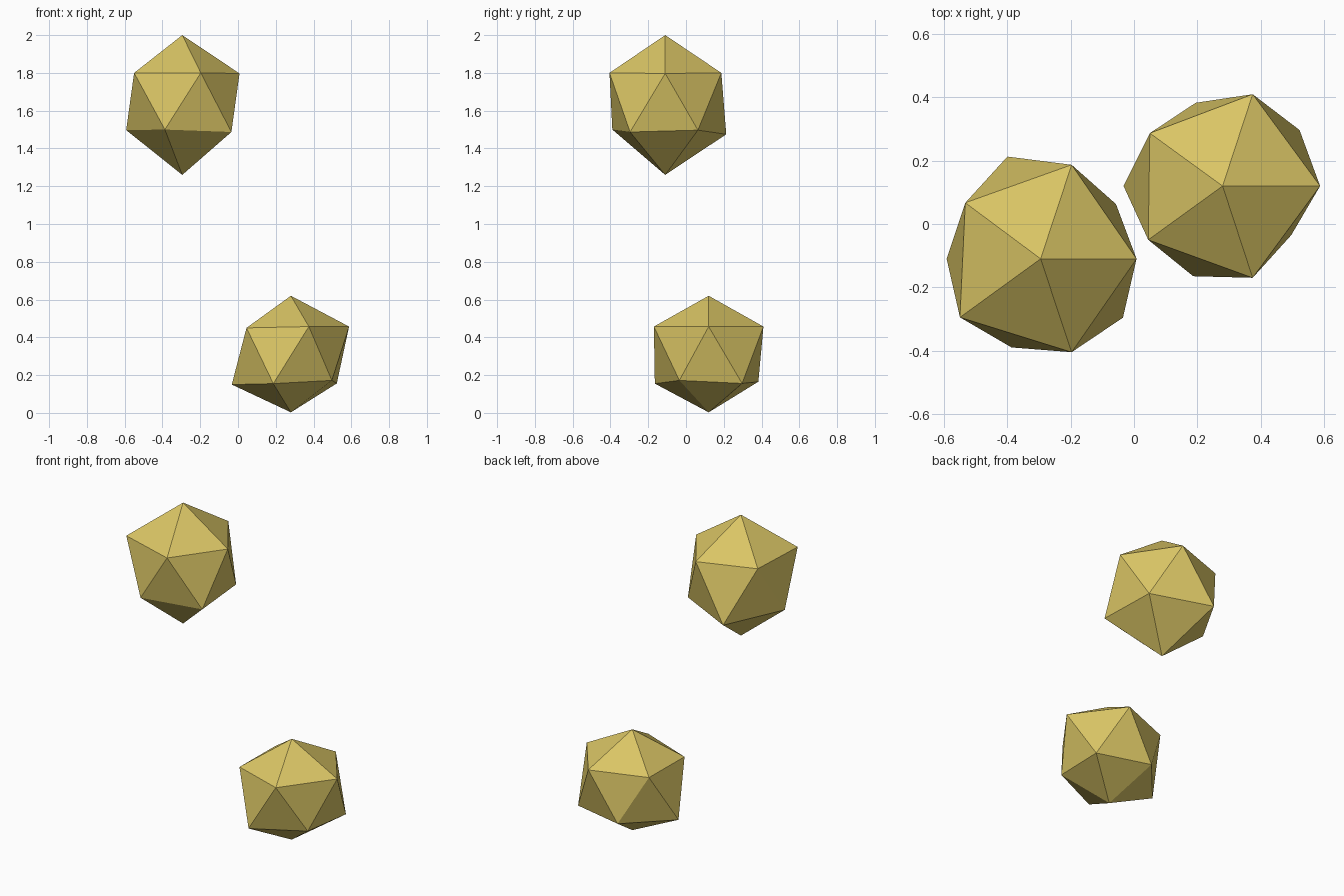
import bpy, bmesh, math

if "Cube" in bpy.data.objects:
    bpy.data.objects.remove(bpy.data.objects["Cube"])

mat = bpy.data.materials.new("ochre yellow")
mat.diffuse_color = (0.70, 0.56, 0.13, 1)
mat.use_nodes = True
mat.node_tree.nodes["Principled BSDF"].inputs["Base Color"].default_value = mat.diffuse_color


def angle(v):
    return (math.atan2(v.co.y, v.co.x) + 0.01) % math.tau


def rough_stone(name, x, y, bottom, top, lower, upper):
    """Icosahedron whose two rings (counter-clockwise) are nudged into an uneven stone."""
    bm = bmesh.new()
    bmesh.ops.create_icosphere(bm, subdivisions=1, radius=1)
    vs = sorted(bm.verts, key=lambda v: v.co.z)
    low_ring = sorted(vs[1:6], key=angle)
    up_ring = sorted(vs[6:11], key=angle)
    vs[0].co = (x, y, bottom)
    vs[11].co = (x, y, top)
    for v, p in zip(low_ring + up_ring, lower + upper):
        v.co = p
    bmesh.ops.recalc_face_normals(bm, faces=bm.faces[:])
    me = bpy.data.meshes.new(name)
    bm.to_mesh(me)
    bm.free()
    me.materials.append(mat)
    ob = bpy.data.objects.new(name, me)
    bpy.context.collection.objects.link(ob)


# upper floating stone
rough_stone("upper_stone", -0.295, -0.11, 1.26, 2.0,
            [(-0.057, 0.063, 1.497), (-0.40, 0.213, 1.475), (-0.592, -0.11, 1.497),
             (-0.387, -0.39, 1.50), (-0.035, -0.296, 1.487)],
            [(0.008, -0.11, 1.797), (-0.197, 0.187, 1.80), (-0.533, 0.067, 1.80),
             (-0.55, -0.295, 1.80), (-0.197, -0.405, 1.80)])

# lower stone
rough_stone("lower_stone", 0.28, 0.12, 0.003, 0.62,
            [(0.523, 0.297, 0.156), (0.195, 0.383, 0.165), (-0.033, 0.12, 0.15),
             (0.187, -0.165, 0.155), (0.497, -0.035, 0.172)],
            [(0.588, 0.12, 0.457), (0.375, 0.41, 0.457), (0.05, 0.287, 0.45),
             (0.045, -0.05, 0.45), (0.375, -0.17, 0.457)])
